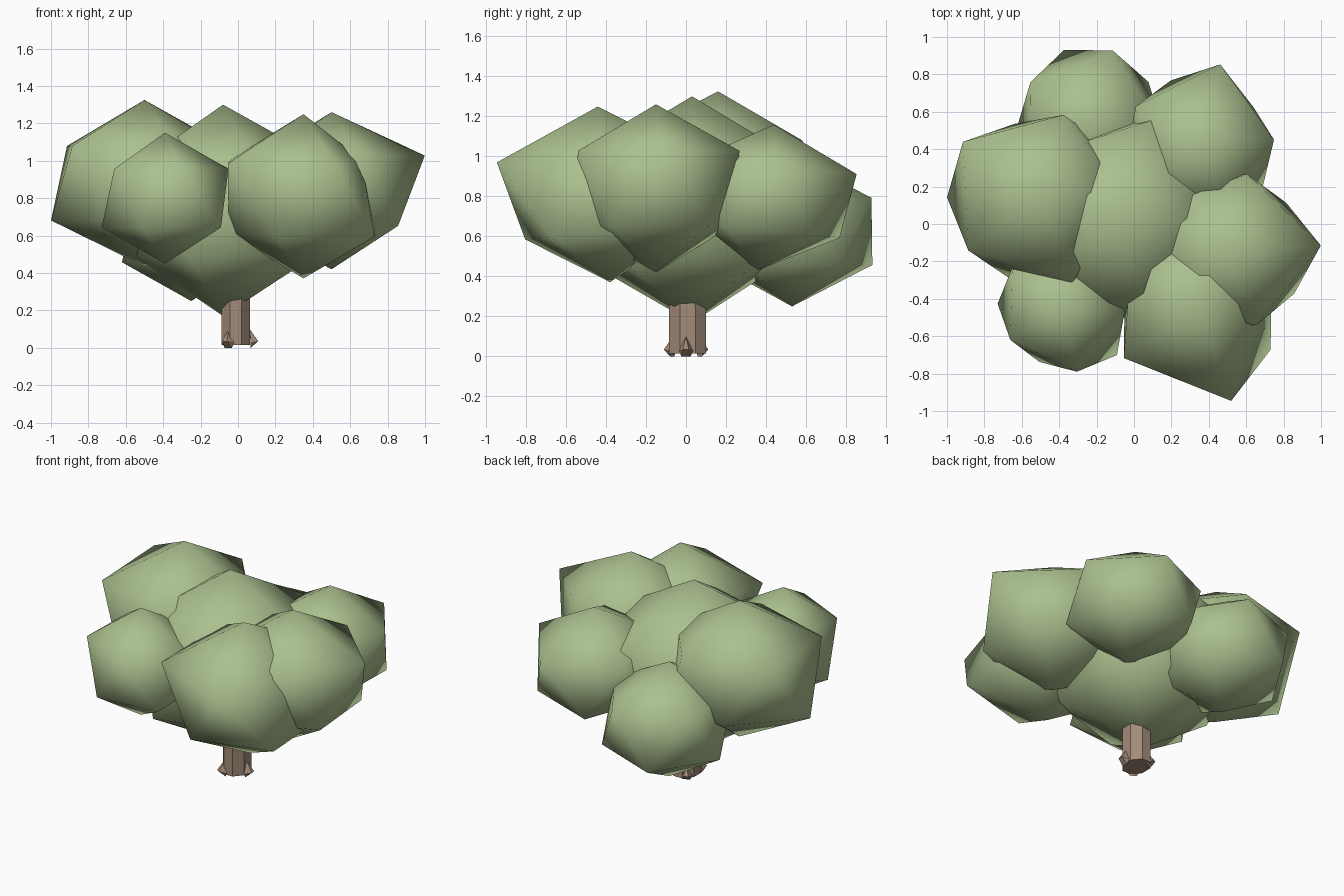
import bpy
import bmesh
from math import atan2, cos, degrees, radians, sin
from mathutils import Vector

cube = bpy.data.objects.get("Cube")
if cube:
    bpy.data.objects.remove(cube, do_unlink=True)


def make_material(name, colour):
    mat = bpy.data.materials.new(name)
    mat.use_nodes = True
    mat.diffuse_color = (*colour, 1)
    bsdf = next(n for n in mat.node_tree.nodes if n.type == 'BSDF_PRINCIPLED')
    bsdf.inputs["Base Color"].default_value = (*colour, 1)
    bsdf.inputs["Roughness"].default_value = 0.9
    return mat


leaf_green = make_material("leaf green", (0.41, 0.53, 0.275))
bark_brown = make_material("bark brown", (0.36, 0.26, 0.19))


def finish(bm, name, mat, smooth):
    bmesh.ops.recalc_face_normals(bm, faces=bm.faces)
    for face in bm.faces:
        face.smooth = smooth
    mesh = bpy.data.meshes.new(name)
    bm.to_mesh(mesh)
    bm.free()
    mesh.materials.append(mat)
    obj = bpy.data.objects.new(name, mesh)
    bpy.context.collection.objects.link(obj)
    return obj


def leaf_clump(name, centre, height, reach, yaw=0, tilt=0):
    """Uneven icosahedron; reach gives the ten rim radii in hundredths, counter-
    clockwise from +x, alternating between the upper and the lower ring."""
    bm = bmesh.new()
    bmesh.ops.create_icosphere(bm, subdivisions=1, radius=1)
    for v in bm.verts:
        v.co.z *= height
        if v.co.xy.length > 0.1:
            step = round(degrees(atan2(v.co.y, v.co.x)) / 36) % 10
            angle = radians(36 * step + yaw)
            radius = reach[step] / 100
            v.co.x, v.co.y = radius * cos(angle), radius * sin(angle)
    obj = finish(bm, name, leaf_green, True)
    obj.location = centre
    obj.rotation_euler.x = radians(tilt)


# Crown: one central clump ringed by six more
leaf_clump("crown_centre", (-0.08, 0.03, 0.735), 0.565,
           (56, 56, 55, 51, 55, 46, 55, 57, 55, 59))
leaf_clump("crown_front_left", (0.35, -0.41, 0.81), 0.44,
           (31, 48, 43, 43, 45, 40, 50, 43, 55, 47), tilt=4)
leaf_clump("crown_left", (0.50, -0.15, 0.84), 0.42,
           (50, 41, 43, 41, 44, 44, 44, 43, 42, 42), yaw=4)
leaf_clump("crown_back_left", (0.36, 0.40, 0.795), 0.365,
           (39, 37, 45, 42, 41, 40, 38, 38, 38, 38), yaw=5, tilt=-6)
leaf_clump("crown_back_right", (-0.25, 0.53, 0.625), 0.375,
           (40, 40, 42, 42, 38, 37, 38, 40, 40, 40), yaw=-1)
leaf_clump("crown_right", (-0.50, 0.16, 0.88), 0.445,
           (44, 44, 44, 40, 50, 50, 49, 49, 50, 45), yaw=2)
leaf_clump("crown_front_right", (-0.39, -0.45, 0.80), 0.35,
           (34, 34, 34, 34, 34, 34, 32, 31, 35, 39), yaw=-4)

# Trunk: eight-sided column reaching up into the crown
SIDES = 8
TRUNK_X, TRUNK_Y = -0.012, 0.008
bm = bmesh.new()
rings = []
for z, size in ((0.015, 1), (0.10, 1), (0.24, 1), (0.45, 0.85)):
    ring = []
    for i in range(SIDES):
        angle = radians(360 * (i + 0.5) / SIDES)
        ring.append(bm.verts.new((TRUNK_X + 0.083 * size * cos(angle),
                                  TRUNK_Y + 0.1 * size * sin(angle), z)))
    rings.append(ring)
for low, high in zip(rings, rings[1:]):
    for i in range(SIDES):
        j = (i + 1) % SIDES
        bm.faces.new((low[i], low[j], high[j], high[i]))
bm.faces.new(rings[0])
bm.faces.new(rings[-1])
finish(bm, "trunk", bark_brown, False)

# Roots: three wedges flaring out of the trunk base
for k in range(3):
    angle = radians(120 * k)
    out = Vector((cos(angle), sin(angle), 0))
    side = Vector((-sin(angle), cos(angle), 0))
    bm = bmesh.new()
    for reach, spread, z in ((0.075, 0, 0.10), (0.12, 0.014, 0.035),
                             (0.08, 0.036, 0.025), (0.08, 0.022, 0)):
        for s in ((-1, 1) if spread else (0,)):
            bm.verts.new(out * reach + side * spread * s + Vector((TRUNK_X, 0, z)))
    bmesh.ops.convex_hull(bm, input=bm.verts)
    finish(bm, "root_%d" % (k + 1), bark_brown, False)
